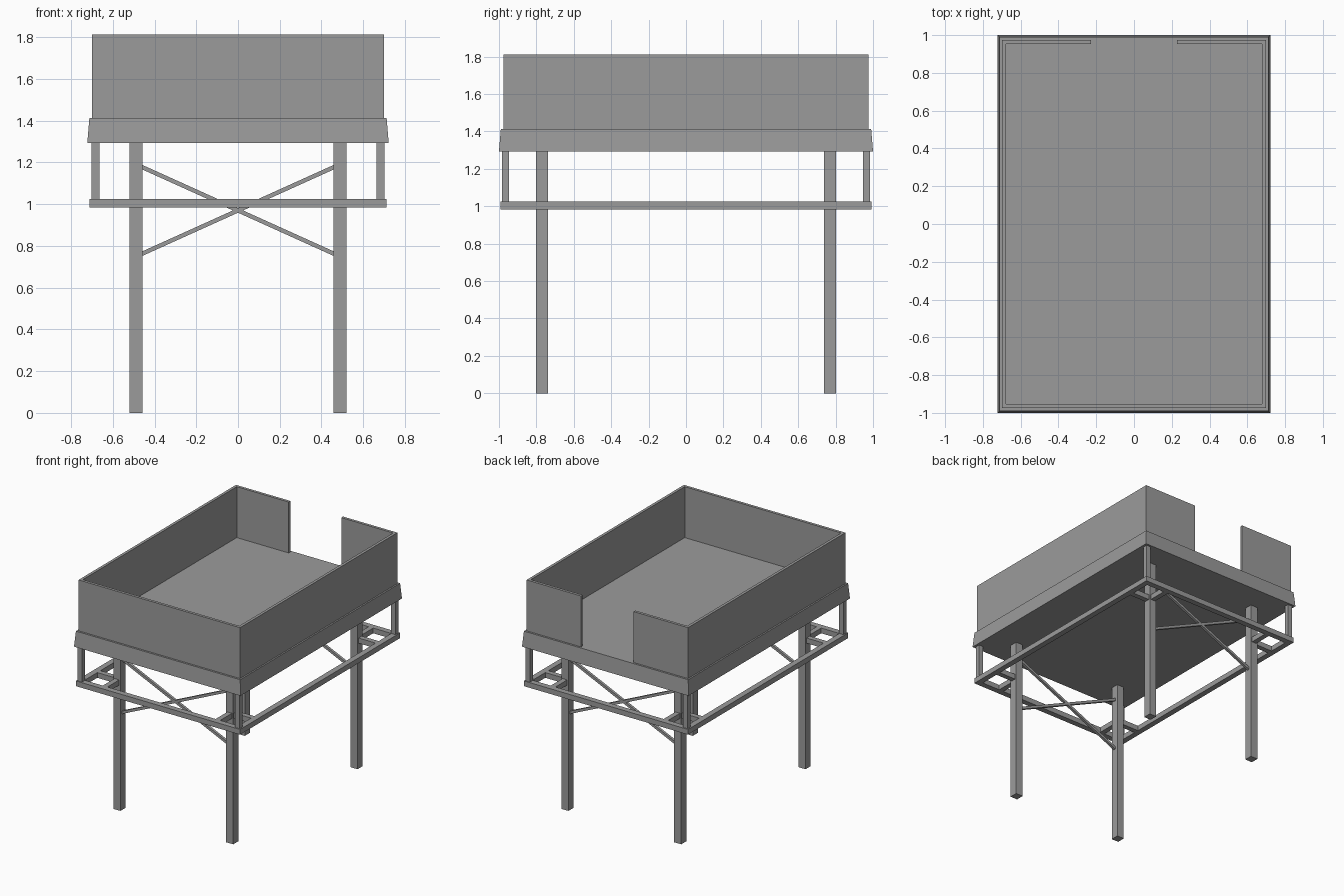
import bpy
import bmesh
from math import atan2, hypot
from mathutils import Matrix, Vector

cube = bpy.data.objects.get("Cube")
if cube:
    bpy.data.objects.remove(cube, do_unlink=True)

# Single grey material
grey = bpy.data.materials.new("plain grey")
grey.use_nodes = True
COLOUR = (0.33, 0.33, 0.33, 1)
grey.diffuse_color = COLOUR
grey.node_tree.nodes["Principled BSDF"].inputs["Base Color"].default_value = COLOUR


def finish(name, bm):
    mesh = bpy.data.meshes.new(name)
    bm.to_mesh(mesh)
    bm.free()
    mesh.materials.append(grey)
    obj = bpy.data.objects.new(name, mesh)
    bpy.context.collection.objects.link(obj)
    return obj


def box(name, low, high, turn=None):
    """Box between two corners, optionally turned about its own centre."""
    low, high = Vector(low), Vector(high)
    bm = bmesh.new()
    bmesh.ops.create_cube(bm, size=1, matrix=Matrix.Diagonal((*(high - low), 1)))
    matrix = Matrix.Translation((low + high) / 2)
    bm.transform(matrix @ turn if turn else matrix)
    return finish(name, bm)


def mirrored_box(name, low, high, axes):
    """Box repeated across the centre planes in the given axes."""
    obj = box(name, low, high)
    mirror = obj.modifiers.new("Mirror", 'MIRROR')
    mirror.use_axis = ["x" in axes, "y" in axes, False]
    mirror.use_clip = False
    mirror.use_mirror_merge = False
    return obj


DECK_LOW, DECK_TOP, WALL_TOP = 1.293, 1.413, 1.812
FRAME_LOW, FRAME_TOP = 0.983, 1.024

# Legs
mirrored_box("legs", (0.458, 0.738, 0), (0.52, 0.802, DECK_LOW), "xy")

# Deck with sides that lean inwards
bm = bmesh.new()
bmesh.ops.create_cube(bm, size=2)
for v in bm.verts:
    top = v.co.z > 0
    v.co.x *= 0.712 if top else 0.722
    v.co.y *= 0.99 if top else 1.0
    v.co.z = DECK_TOP if top else DECK_LOW
finish("deck", bm)

# Walls, with an opening at the back
T = 0.022
WX, WY = 0.70, 0.975
mirrored_box("side_walls", (WX - T, -WY, DECK_TOP), (WX, WY, WALL_TOP), "x")
box("front_wall", (T - WX, -WY, DECK_TOP), (WX - T, T - WY, WALL_TOP))
mirrored_box("back_walls", (0.228, WY - T, DECK_TOP), (WX - T, WY, WALL_TOP), "x")

# Lower frame hung below the deck
B = 0.045
FX, FY = 0.712, 0.992
mirrored_box("frame_sides", (FX - B, -FY, FRAME_LOW), (FX, FY, FRAME_TOP), "x")
mirrored_box("frame_ends", (B - FX, FY - B, FRAME_LOW), (FX - B, FY, FRAME_TOP), "y")
mirrored_box("corner_posts", (0.664, 0.946, FRAME_TOP), (0.703, 0.984, DECK_LOW), "xy")

# Short ties from the legs to the frame
mirrored_box("side_ties", (0.52, 0.75, FRAME_LOW), (FX - B, 0.79, FRAME_TOP), "xy")
mirrored_box("end_ties", (0.469, 0.802, FRAME_LOW), (0.509, FY - B, FRAME_TOP), "xy")

# Crossed braces between the legs at both ends
RUN, RISE, THICK = 0.93, 0.42, 0.02
half = Vector((hypot(RUN, RISE) / 2, THICK / 2, THICK / 2))
for end, y in (("front", -0.77), ("back", 0.77)):
    for side, slope in (("rising", 1), ("falling", -1)):
        centre = Vector((0, y, 0.97))
        turn = Matrix.Rotation(-slope * atan2(RISE, RUN), 4, 'Y')
        box(f"{end}_{side}_brace", centre - half, centre + half, turn)
